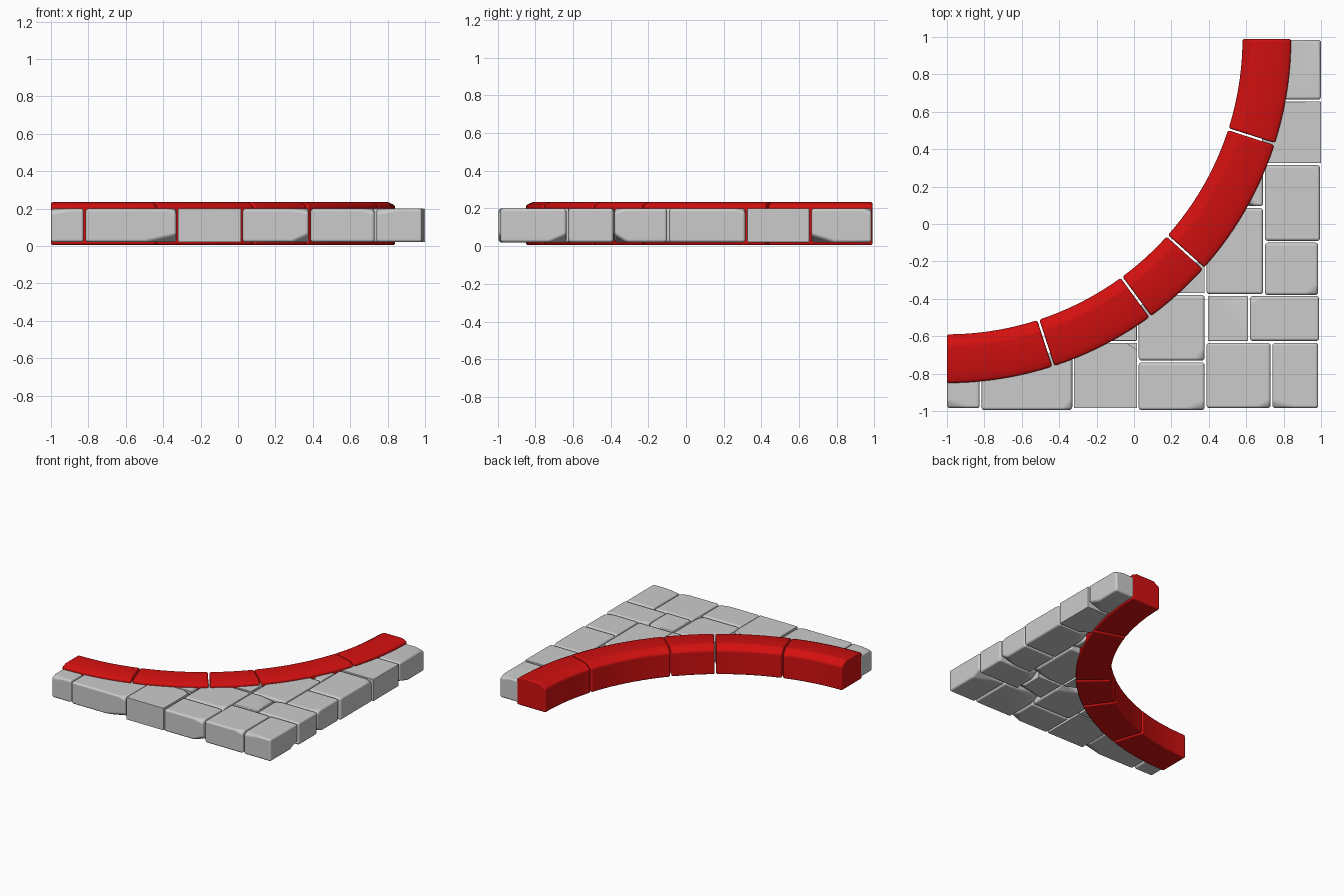
import bpy, bmesh, math, random
from mathutils import Vector

if "Cube" in bpy.data.objects:
    bpy.data.objects.remove(bpy.data.objects["Cube"])

random.seed(4)
CX, CY = -1.0, 0.99          # centre of the curb arc
R_IN, R_OUT = 1.58, 1.84
GAP = 0.005

red = bpy.data.materials.new("curb_red")
red.diffuse_color = (0.65, 0.005, 0.005, 1)
red.use_nodes = True
red.node_tree.nodes["Principled BSDF"].inputs["Base Color"].default_value = red.diffuse_color


def cut(bm, point, normal):
    """Slice off everything on the normal side and cap the cut."""
    geom = bm.verts[:] + bm.edges[:] + bm.faces[:]
    bmesh.ops.bisect_plane(bm, geom=geom, plane_co=point, plane_no=normal, clear_outer=True)
    rim = [e for e in bm.edges if e.is_boundary]
    if rim:
        bmesh.ops.holes_fill(bm, edges=rim, sides=0)


def finish(name, bm, width, mat=None):
    """Turn the bmesh into a softly rounded stone object."""
    bmesh.ops.recalc_face_normals(bm, faces=bm.faces[:])
    mesh = bpy.data.meshes.new(name)
    bm.to_mesh(mesh)
    bm.free()
    ob = bpy.data.objects.new(name, mesh)
    bpy.context.collection.objects.link(ob)
    if mat:
        mesh.materials.append(mat)
    bpy.ops.object.select_all(action='DESELECT')
    ob.select_set(True)
    bpy.context.view_layer.objects.active = ob
    bpy.ops.object.shade_smooth_by_angle(angle=math.radians(40))
    bev = ob.modifiers.new("rounded", 'BEVEL')
    bev.width, bev.segments = width, 3
    bev.limit_method, bev.angle_limit = 'ANGLE', math.radians(25)
    bev.harden_normals = True
    return ob


def paving_stone(name, x0, y0, x1, y1):
    bm = bmesh.new()
    bmesh.ops.create_cube(bm, size=1)
    z0, z1 = 0.02, 0.2
    size = Vector((x1 - x0 - 2 * GAP, y1 - y0 - 2 * GAP, z1 - z0))
    mid = Vector(((x0 + x1) / 2, (y0 + y1) / 2, (z0 + z1) / 2))
    for v in bm.verts:
        v.co = Vector(a * b for a, b in zip(v.co, size)) + mid
    # trim straight underneath the curb
    out = Vector((mid.x - CX, mid.y - CY, 0)).normalized()
    cut(bm, Vector((CX, CY, 0)) + out * 1.76, -out)
    # worn lower and upper corners
    for sz, depth in ((-1, 0.035), (1, 0.018)):
        sx, sy = random.choice((-1, 1)), random.choice((-1, 1))
        corner = mid + Vector((sx * size.x, sy * size.y, sz * size.z)) / 2
        n = Vector((sx * random.uniform(.15, .5), sy * random.uniform(.3, .7), sz)).normalized()
        cut(bm, corner - n * depth, n)
    finish(name, bm, 0.016)


def curb_stone(name, a0, a1):
    steps = max(4, round((a1 - a0) / 2))
    gap = 0.2
    a0 += gap if a0 > 0 else 0
    a1 -= gap if a1 < 90 else 0
    # rectangular section with a sloped shoulder on the inner edge
    section = [(R_IN, 0.005), (R_OUT, 0.005), (R_OUT, 0.218), (R_OUT - 0.04, 0.235),
               (R_IN + 0.055, 0.235), (R_IN, 0.2)]
    bm = bmesh.new()
    rings = []
    for i in range(steps + 1):
        a = math.radians(a0 + (a1 - a0) * i / steps)
        rings.append([bm.verts.new((CX + r * math.sin(a), CY - r * math.cos(a), z))
                      for r, z in section])
    n = len(section)
    for p, q in zip(rings, rings[1:]):
        for k in range(n):
            bm.faces.new((p[k], p[(k + 1) % n], q[(k + 1) % n], q[k]))
    bm.faces.new(rings[0])
    bm.faces.new(rings[-1])
    finish(name, bm, 0.012, red)


# curved red curb
joints = [0, 18, 36.2, 48.2, 72.2, 90]
for i, (a, b) in enumerate(zip(joints, joints[1:]), 1):
    curb_stone(f"curb_stone_{i}", a, b)

# grey paving: x0, y0, x1, y1
stones = [
    (-1.005, -.99, -.82, -.65), (-.82, -1, -.325, -.6), (-.325, -.99, .02, -.63),
    (.02, -1, .383, -.735), (.383, -.99, .735, -.63), (.735, -.99, .99, -.63),
    (-.32, -.63, .02, -.45), (.02, -.735, .383, -.375), (.2, -.375, .383, -.2),
    (.39, -.63, .615, -.38), (.615, -.63, .995, -.38),
    (.383, -.38, .695, .09), (.695, -.385, .99, -.095),
    (.6, .09, .695, .32), (.695, -.095, 1, .32),
    (.68, .32, 1.005, .66), (.75, .66, 1.005, .99),
]
for i, s in enumerate(stones, 1):
    paving_stone(f"paving_stone_{i}", *s)
